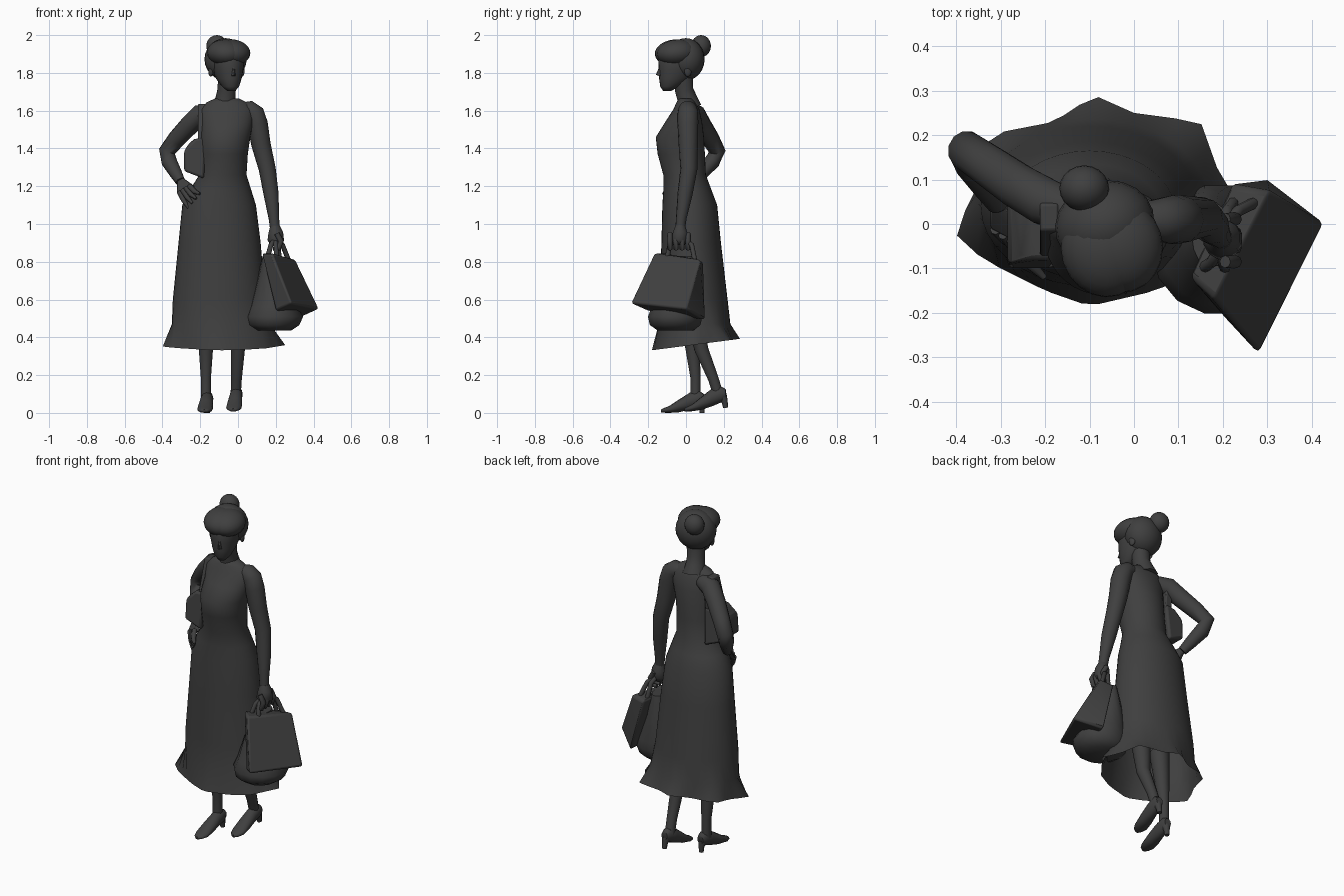
import bpy, bmesh, math
from mathutils import Vector, Matrix

grey = bpy.data.materials.new("dark_grey")
grey.diffuse_color = (0.05, 0.05, 0.05, 1)


def finish(name, bm, angle=60):
    bmesh.ops.recalc_face_normals(bm, faces=bm.faces)
    me = bpy.data.meshes.new(name)
    bm.to_mesh(me)
    bm.free()
    me.materials.append(grey)
    ob = bpy.data.objects.new(name, me)
    bpy.context.collection.objects.link(ob)
    bpy.ops.object.select_all(action='DESELECT')
    ob.select_set(True)
    bpy.context.view_layer.objects.active = ob
    bpy.ops.object.shade_smooth_by_angle(angle=math.radians(angle))
    return ob


def loft(name, rings, caps=(True, True), matrix=None):
    bm = bmesh.new()
    vs = [[bm.verts.new(p) for p in r] for r in rings]
    n = len(vs[0])
    for a, b in zip(vs, vs[1:]):
        for i in range(n):
            bm.faces.new((a[i], a[(i + 1) % n], b[(i + 1) % n], b[i]))
    for use, r in zip(caps, (vs[0], vs[-1])):
        if use:
            bm.faces.new(r)
    if matrix:
        bm.transform(matrix)
    return finish(name, bm)


def tube(name, pts, radii, n=12):
    pts = [Vector(p) for p in pts]
    rings = []
    side = None
    for i, (p, r) in enumerate(zip(pts, radii)):
        t = (pts[min(i + 1, len(pts) - 1)] - pts[max(i - 1, 0)]).normalized()
        if side is None:
            side = t.orthogonal()
        side = (side - t * side.dot(t)).normalized()
        up = t.cross(side)
        rings.append([p + r * (math.cos(a) * side + math.sin(a) * up)
                      for a in (2 * math.pi * k / n for k in range(n))])
    return loft(name, rings)


def oval(x0, x1, y0, y1, z, n=36):
    return [((x0 + x1) / 2 + (x1 - x0) / 2 * math.cos(2 * math.pi * k / n),
             (y0 + y1) / 2 + (y1 - y0) / 2 * math.sin(2 * math.pi * k / n), z) for k in range(n)]


def blob(name, c, r, matrix=None, tilt=0):
    bm = bmesh.new()
    bmesh.ops.create_uvsphere(bm, u_segments=20, v_segments=12, radius=1)
    bm.transform((matrix or Matrix()) @ Matrix.Translation(c)
                 @ Matrix.Rotation(tilt, 4, 'X') @ Matrix.Diagonal((*r, 1)))
    return finish(name, bm)


def hull(name, pts, bevel):
    bm = bmesh.new()
    for p in pts:
        bm.verts.new(p)
    bmesh.ops.convex_hull(bm, input=bm.verts)
    bmesh.ops.dissolve_limit(bm, angle_limit=0.15, verts=bm.verts, edges=bm.edges)
    ob = finish(name, bm, 35)
    m = ob.modifiers.new("bevel", 'BEVEL')
    m.width, m.segments = bevel, 2
    return ob


# Dress: bodice and skirt ovals, then an angular flared hem
body = [oval(*r) for r in (
    (-.12, .005, -.035, .035, 1.665), (-.165, .045, -.05, .05, 1.645), (-.20, .085, -.065, .07, 1.61),
    (-.195, .08, -.11, .085, 1.54), (-.20, .065, -.16, .095, 1.46),
    (-.20, .052, -.15, .1, 1.37), (-.205, .045, -.12, .105, 1.26),
    (-.255, .07, -.12, .135, 1.18), (-.295, .095, -.125, .165, 1.1),
    (-.315, .12, -.13, .185, .9), (-.345, .145, -.14, .22, .6), (-.35, .17, -.145, .235, .47))]
C = Vector((-.08, .03))
hem = [(.265, .05), (.2, .09), (.15, .23), (0, .25), (-.09, .29), (-.18, .23), (-.335, .2),
       (-.35, .09), (-.405, -.02), (-.34, -.08), (-.2, -.15), (-.1, -.185), (.05, -.15), (.15, -.1)]
polar = []
for p in hem:
    d = Vector(p) - C
    polar.append((math.atan2(d.y, d.x) % (2 * math.pi), d.length))
polar.sort()
polar = [(polar[-1][0] - 2 * math.pi, polar[-1][1])] + polar + [(polar[0][0] + 2 * math.pi, polar[0][1])]
ring = []
for k in range(36):
    a = 2 * math.pi * k / 36
    for (a0, r0), (a1, r1) in zip(polar, polar[1:]):
        if a0 <= a < a1:
            r = r0 * r1 * math.sin(a1 - a0) / (r0 * math.sin(a - a0) + r1 * math.sin(a1 - a))
            break
    x, y = C.x + r * math.cos(a), C.y + r * math.sin(a)
    ring.append((x, y, .355 + .13 * y))
loft("dress", body + [ring], (True, False))

# Neck and head, turned a little to one side
tube("neck", [(-.07, .015, 1.62), (-.066, .006, 1.665), (-.06, -.01, 1.71), (-.055, -.015, 1.79)],
     [.068, .054, .05, .052])
H = Matrix.Translation((-.06, -.02, 0)) @ Matrix.Rotation(math.radians(17), 4, 'Z')
loft("face", [oval(*r, 20) for r in (
    (-.022, .022, -.105, -.06, 1.705), (-.045, .045, -.12, -.02, 1.728),
    (-.066, .066, -.126, .05, 1.77), (-.08, .08, -.128, .08, 1.82),
    (-.085, .085, -.13, .09, 1.87), (-.07, .07, -.11, .08, 1.92))], matrix=H)
hull("nose", [H @ Vector(p) for p in ((-.006, -.12, 1.845), (.006, -.12, 1.845), (0, -.147, 1.79),
     (-.014, -.12, 1.782), (.014, -.12, 1.782))], .002)
for s in (-1, 1):
    blob("hair_side", (s * .017, -.035, 1.907), (.098, .108, .07), H, .1)
    blob("ear", (s * .087, .005, 1.81), (.012, .02, .03), H)
blob("hair_back", (0, .02, 1.872), (.113, .098, .112), H)
blob("hair_bun", (-.112, .08, 1.942), (.056, .052, .058))

# Arm hanging down, holding the bags
tube("hanging_arm", [(.02, .01, 1.605), (.06, .01, 1.605), (.085, .01, 1.585), (.103, .01, 1.53), (.122, .012, 1.42),
     (.155, .015, 1.29), (.175, -.005, 1.16), (.19, -.025, 1.03), (.195, -.03, .98)],
     [.04, .05, .055, .055, .051, .045, .04, .028, .026])
tube("hanging_palm", [(.195, -.03, .99), (.2, -.03, .955), (.2, -.035, .915), (.2, -.035, .89)],
     [.026, .04, .045, .03])
for i in range(4):
    y = -.085 + i * .032
    tube("curled_finger", [(.205, y, .95), (.228, y, .91), (.215, y, .87), (.185, y, .87)],
         [.014, .015, .014, .01], 8)

# Bent arm with hand on hip
tube("bent_arm", [(-.13, .025, 1.59), (-.2, .05, 1.58), (-.26, .085, 1.52), (-.325, .13, 1.45), (-.376, .165, 1.385),
     (-.364, .138, 1.33), (-.33, .085, 1.27), (-.305, .045, 1.225)], [.045, .055, .052, .048, .045, .042, .034, .026])
hull("hip_palm", [(-.325, .05, 1.235), (-.29, .04, 1.245), (-.325, -.01, 1.165), (-.25, -.05, 1.21),
     (-.3, .04, 1.215), (-.3, 0, 1.155), (-.22, -.045, 1.195)], .006)
for i in range(4):
    tube("hip_finger", [(-.31 + .018 * i, -.01 - .012 * i, 1.17 + .01 * i),
         (-.288 + .02 * i, -.035 - .02 * i, 1.125 + .015 * i),
         (-.262 + .02 * i, -.055 - .022 * i, 1.085 + .025 * i)], [.015, .013, .007], 8)

# Small bag tucked under the bent arm, tapering up to the shoulder
hull("shoulder_bag", [
    (-.23, -.08, 1.45), (-.23, .07, 1.45), (-.255, -.07, 1.43), (-.255, .06, 1.43),
    (-.18, -.1, 1.24), (-.18, .09, 1.24), (-.285, -.1, 1.28), (-.285, .08, 1.28),
    (-.285, -.09, 1.39), (-.285, .075, 1.39), (-.17, -.08, 1.46), (-.17, .07, 1.46)], .015)
hull("shoulder_strap", [(x, y, z) for x, s in ((-.212, 1), (-.17, 1))
     for y, z in ((-.075 * s, 1.44), (-.045, 1.56), (-.015, 1.635), (.045, 1.635), (.075, 1.56), (.065, 1.44))], .006)

# Tilted tote, soft bag sagging behind it, and handles
hull("tote_bag", [(.18, -.17, .845), (.305, .075, .81), (.125, -.12, .845), (.22, .09, .8),
     (.283, -.295, .58), (.43, 0, .55), (.2, -.205, .54), (.3, .1, .49)], .012)
loft("soft_bag", [oval(*r, 14) for r in (
    (.13, .22, -.1, .05, .83), (.1, .25, -.14, .075, .7), (.06, .315, -.185, .09, .56),
    (.04, .345, -.205, .09, .51), (.05, .325, -.195, .08, .465), (.1, .28, -.15, .04, .435))])
for dx in (0, .05):
    tube("tote_handle", [(.155 + dx, -.1, .82), (.175 + dx / 2, -.085, .89), (.195, -.05, .92),
         (.2, -.01, .92), (.21 + dx / 2, .03, .89), (.225 + dx, .05, .79)], [.013] * 6, 8)

# Legs and heeled shoes
tube("front_leg", [(-.17, .01, .55), (-.17, .035, .34), (-.17, .05, .19), (-.17, .05, .08)],
     [.055, .039, .028, .028])
tube("rear_leg", [(-.005, .05, .55), (0, .08, .34), (-.008, .145, .18), (-.012, .17, .1)],
     [.055, .038, .029, .028])
for name, x, y, lift, yaw, tilt in (("front", -.168, 0, 0, .08, 0), ("rear", -.013, .125, .018, .1, .1)):
    M = (Matrix.Translation((x, y, lift)) @ Matrix.Rotation(-yaw, 4, 'Z') @ Matrix.Rotation(tilt, 4, 'X'))
    secs = [(.095, .075, .02, .025), (.07, .075, .032, .042), (.02, .062, .034, .045),
            (-.04, .036, .04, .033), (-.09, .018, .041, .018), (-.12, .013, .028, .012), (-.133, .01, .012, .008)]
    loft(name + "_shoe", [[(w * math.cos(2 * math.pi * k / 12), yy, zz + h * math.sin(2 * math.pi * k / 12))
         for k in range(12)] for yy, zz, w, h in secs], matrix=M)
    tube(name + "_heel", [M @ Vector(p) for p in ((0, .075, .06), (0, .084, .03), (0, .086, 0))],
         [.025, .016, .013], 8)
